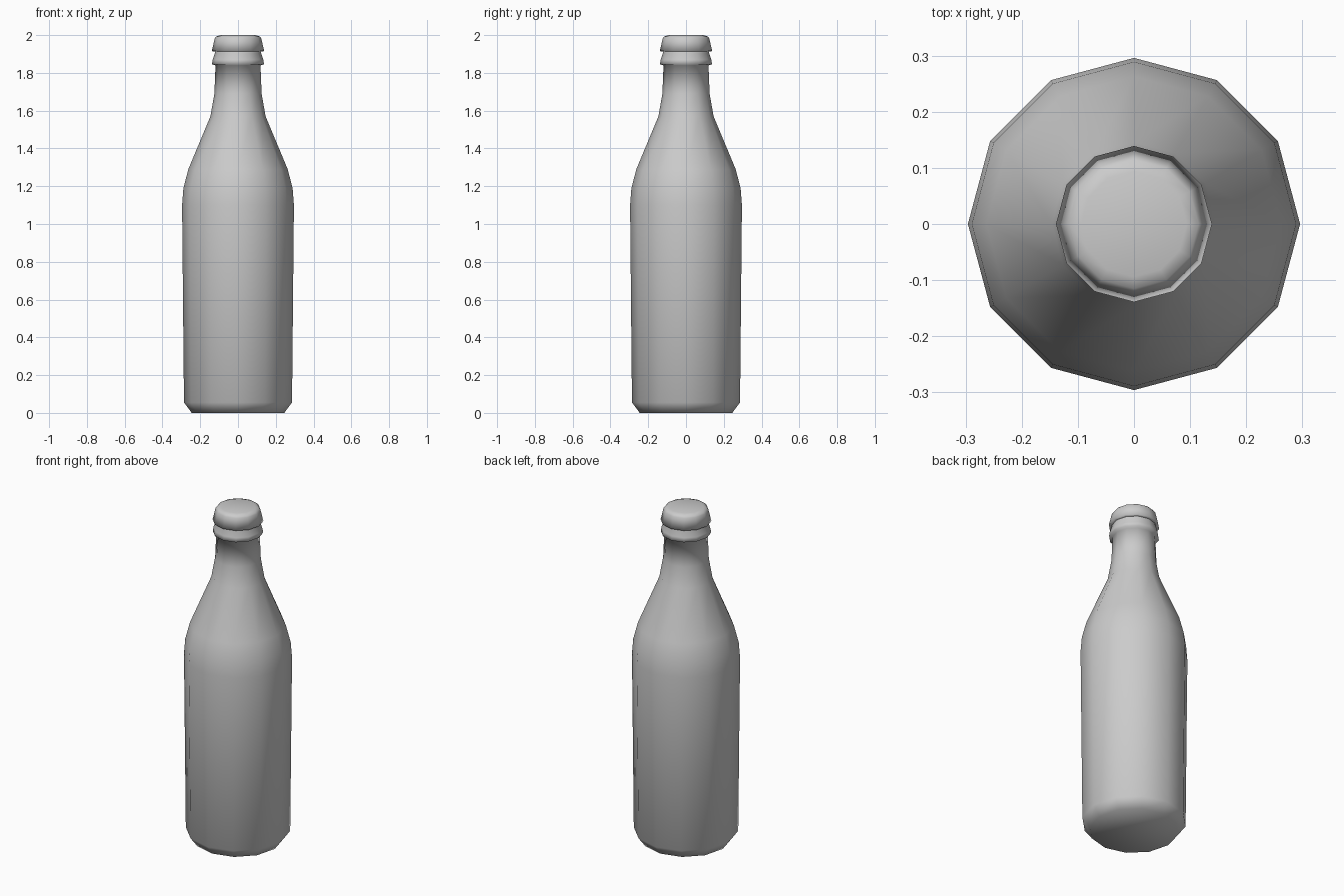
import bpy, bmesh, math

if "Cube" in bpy.data.objects:
    bpy.data.objects.remove(bpy.data.objects["Cube"])

SIDES = 12


def lathe(name, profile):
    """Revolve (radius, height) points into a capped 12-sided solid."""
    bm = bmesh.new()
    rings = []
    for r, z in profile:
        rings.append([bm.verts.new((r * math.cos(2 * math.pi * i / SIDES),
                                    r * math.sin(2 * math.pi * i / SIDES), z))
                      for i in range(SIDES)])
    for a, b in zip(rings, rings[1:]):
        for i in range(SIDES):
            j = (i + 1) % SIDES
            bm.faces.new((a[i], a[j], b[j], b[i]))
    bm.faces.new(rings[0][::-1])
    bm.faces.new(rings[-1])
    for f in bm.faces:
        f.smooth = True
    # Keep the undersides of the lip and cap crisp
    for e in bm.edges:
        if len(e.link_faces) == 2 and e.calc_face_angle() > math.radians(65):
            e.smooth = False
    mesh = bpy.data.meshes.new(name)
    bm.to_mesh(mesh)
    bm.free()
    obj = bpy.data.objects.new(name, mesh)
    bpy.context.collection.objects.link(obj)
    return obj


# Bottle: chamfered base, slightly flared body, sloped shoulder, neck and lip ring
lathe("bottle", [
    (0.245, 0.0), (0.286, 0.055), (0.296, 1.10), (0.289, 1.19),
    (0.263, 1.29), (0.146, 1.57), (0.125, 1.69), (0.119, 1.84),
    (0.138, 1.845), (0.134, 1.87), (0.122, 1.905), (0.122, 1.93),
])

# Crown cap: flared skirt with a rounded top
lathe("bottle_cap", [
    (0.118, 1.913), (0.139, 1.915), (0.123, 1.983), (0.115, 1.993), (0.094, 2.0),
])
